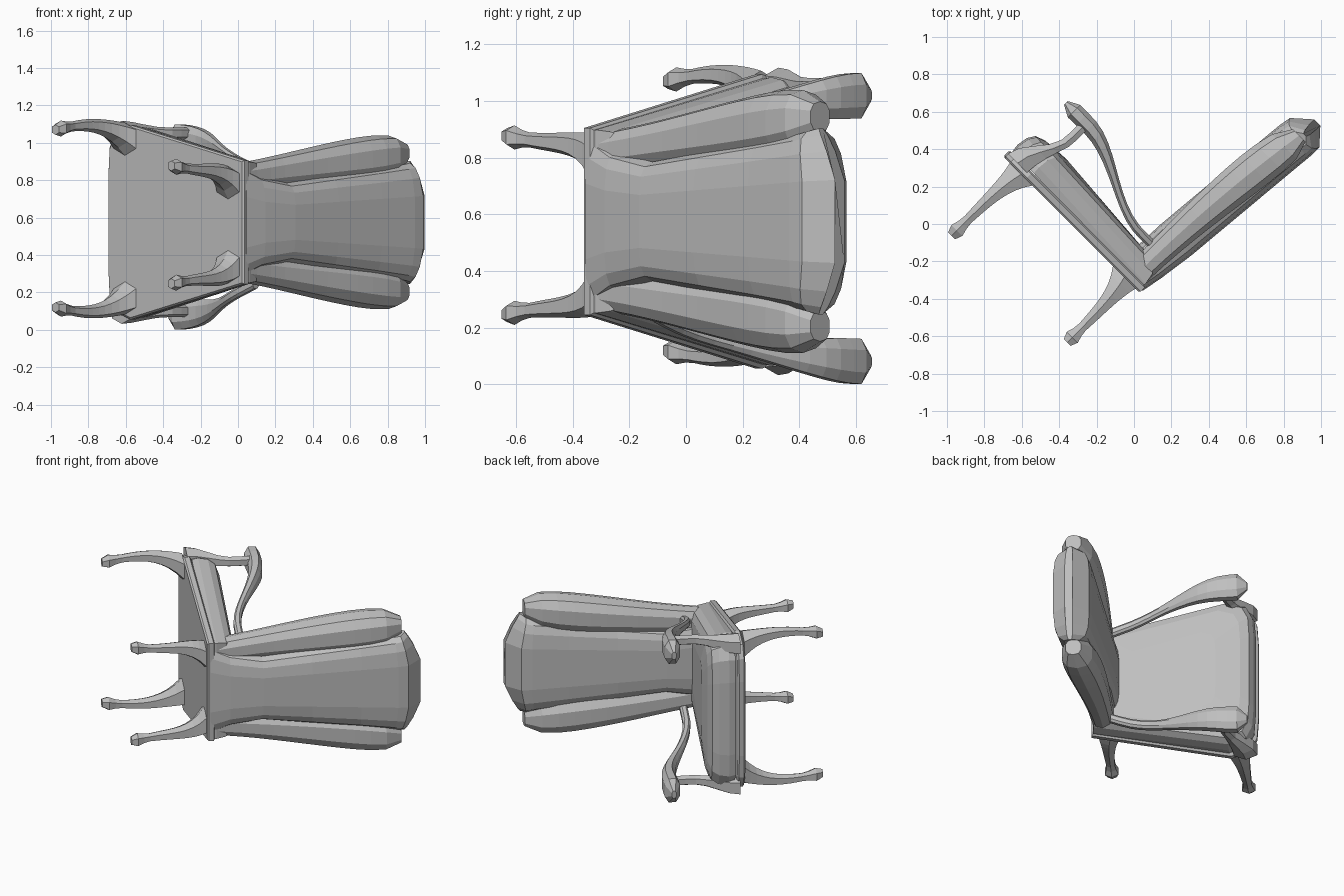
import bpy, bmesh, math

cube = bpy.data.objects.get("Cube")
if cube:
    bpy.data.objects.remove(cube, do_unlink=True)

grey = bpy.data.materials.new("plain_grey")
grey.use_nodes = True
colour = (0.52, 0.52, 0.52, 1)
grey.diffuse_color = colour
grey.node_tree.nodes["Principled BSDF"].inputs["Base Color"].default_value = colour

MIDDLE = 0.575       # height of the chair's symmetry plane
DIAGONAL = math.sqrt(0.5)
TOP, BASE = 1.1, -0.24   # backrest tip and frame underside, along the chair's up axis


def place(forward, up, side):
    """The chair lies on its side, turned by an eighth of a circle."""
    return ((up - forward) * DIAGONAL, (up + forward) * DIAGONAL, side + MIDDLE)


def ease(t):
    """Smooth step from zero to one."""
    t = min(max(t, 0), 1)
    return t * t * (3 - 2 * t)


def build(name, rings):
    """Skin closed rings of equal length and cap both ends."""
    bm = bmesh.new()
    loops = [[bm.verts.new(place(*point)) for point in ring] for ring in rings]
    count = len(loops[0])
    for lower, upper in zip(loops, loops[1:]):
        for i in range(count):
            j = (i + 1) % count
            bm.faces.new((lower[i], lower[j], upper[j], upper[i]))
    bm.faces.new(loops[0])
    bm.faces.new(loops[-1])
    bmesh.ops.recalc_face_normals(bm, faces=bm.faces)
    mesh = bpy.data.meshes.new(name)
    bm.to_mesh(mesh)
    bm.free()
    mesh.materials.append(grey)
    bpy.context.collection.objects.link(bpy.data.objects.new(name, mesh))


def oval(sides, power):
    """Unit outline, from round (power 1) towards square (power 0)."""
    angles = [math.tau * (i + 0.5) / sides for i in range(sides)]
    return [tuple(math.copysign(abs(v) ** power, v) for v in (math.cos(a), math.sin(a)))
            for a in angles]


def upright_ring(forward, up, side, depth, width, sides=8, power=0.8, bow=0):
    """Ring across the up axis; bow lowers its two flanks."""
    return [(forward + a * depth, up - bow * b * b, side + b * width)
            for a, b in oval(sides, power)]


def sweep(name, ring_at, steps, sign, shift=0):
    """Skin the rings of a paired part, mirrored by sign and nudged sideways."""
    rings = [ring_at(i / steps) for i in range(steps + 1)]
    build(name, [[(f, u, sign * w + shift) for f, u, w in ring] for ring in rings])


# Seat frame and cushion share one tapering outline
half = [(0.75, 0.25), (0.74, 0.4), (0.7, 0.48), (0.58, 0.52), (-0.28, 0.33)]
outline = half + [(f, -w) for f, w in reversed(half)]


def slab(name, levels, dome=0):
    centre = 0.25
    build(name, [[(centre + (f - centre) * scale, up + dome * (f - centre), w * scale)
                  for f, w in outline] for up, scale in levels])


slab("seat_frame", [(BASE, 0.98), (BASE + 0.01, 1), (BASE + 0.04, 1), (BASE + 0.05, 0.97)])
slab("seat_cushion", [(-0.2, 0.97), (-0.16, 0.98), (-0.1, 0.96), (-0.06, 0.91),
                      (-0.04, 0.8), (-0.03, 0.5)], dome=0.04)


# Backrest centre panel: flares at the base and widens up to a bowed crown
def panel_ring(up, thin=1, bow=0):
    flare = max(0, -up)
    return upright_ring(-0.21 - 0.09 * up, up, 0, (0.118 - 0.1 * flare) * thin,
                        0.2 + 0.12 * up + 0.6 * flare, 16, 0.5, bow)


heights = (-0.22, -0.1, 0.1, 0.4, 0.7)
crown = [panel_ring(0.93, 1, 0.02), panel_ring(1, 0.95, 0.05), panel_ring(TOP, 0.2, 0.12)]
build("back_panel", [panel_ring(up) for up in heights] + crown)


# Long bolsters flanking the panel, rounded off at the top
def bolster_ring(t):
    swell = (0.075 + 0.045 * ease(1.2 * t)) * math.sqrt(1 - 0.8 * t ** 14)
    return upright_ring(-0.2 - 0.09 * t * t, -0.22 + 1.18 * t, 0.24 + 0.13 * t,
                        swell * 0.92, swell, 10)


# Armrest: broad level pad in front, dropping to a slim neck at the back
def arm_ring(t):
    pad = 1 - ease((t - 0.1) / 0.6)
    blunt = 0.3 + 0.7 * min(1, 14 * t)
    thick, wide = (0.025 + 0.025 * pad) * blunt, (0.03 + 0.055 * pad) * blunt
    up = 0.21 * (1 - ease((t - 0.2) / 0.7)) - 0.01
    side = 0.47 - 0.17 * t * t
    return [(0.715 - 0.86 * t, up + a * thick, side + b * wide) for a, b in oval(8, 0.8)]


# Arm post: heavy block at the frame, leaning back and thinning upwards
def post_ring(t):
    heavy = 1 - ease(1.6 * t)
    return upright_ring(0.56 + 0.11 * (1 - ease(t * 1.3)), BASE + 0.03 + 0.38 * t, 0.475,
                        0.03 + 0.05 * heavy, 0.032 + 0.036 * heavy, 6)


# Cabriole leg: ball foot, slim ankle, curved knee and a bracket flaring at the top
def leg(forward, foot, side, knee, tuck):
    def ring(t):
        ball = max(0, 1 - abs(t - 0.08) / 0.13)
        radius = 0.02 + 0.024 * ball + 0.012 * math.sin(math.pi * t) + 0.075 * t ** 4
        drift = knee * math.sin(math.pi * t) - tuck * t ** 5
        lean = 0.03 * t ** 4
        return upright_ring(forward - math.copysign(lean, forward), foot + (BASE - foot) * t,
                            side + drift, radius, radius * 0.92, 6)
    return ring


front_leg = leg(0.645, -0.735, 0.475, 0.025, 0.05)
rear_leg = leg(-0.195, -0.7, 0.315, -0.02, 0.09)

for label, sign in (("left", 1), ("right", -1)):
    sweep(f"back_bolster_{label}", bolster_ring, 12, sign)
    sweep(f"armrest_{label}", arm_ring, 14, sign, -0.025)
    sweep(f"arm_post_{label}", post_ring, 6, sign)
    sweep(f"front_leg_{label}", front_leg, 12, sign, 0.02)
    sweep(f"rear_leg_{label}", rear_leg, 12, sign, -0.013)
